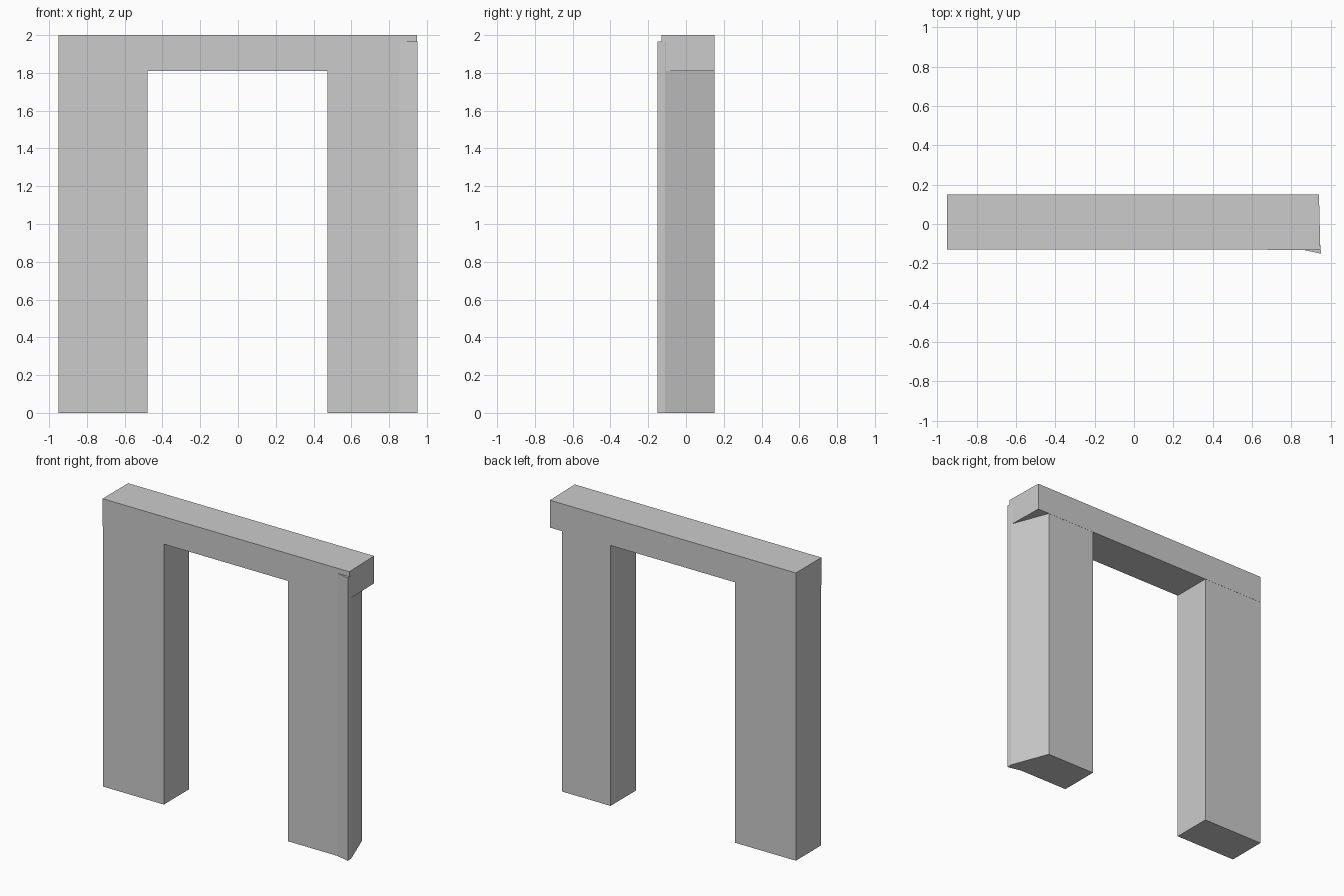
import bpy, bmesh

if "Cube" in bpy.data.objects:
    bpy.data.objects.remove(bpy.data.objects["Cube"])


def prism(name, outline, z0, z1):
    """Extrude a counter-clockwise plan outline from z0 up to z1."""
    bm = bmesh.new()
    base = bm.faces.new([bm.verts.new((x, y, z0)) for x, y in outline])
    top = bmesh.ops.extrude_face_region(bm, geom=[base])["geom"]
    verts = [v for v in top if isinstance(v, bmesh.types.BMVert)]
    bmesh.ops.translate(bm, verts=verts, vec=(0, 0, z1 - z0))
    bmesh.ops.recalc_face_normals(bm, faces=bm.faces)
    mesh = bpy.data.meshes.new(name)
    bm.to_mesh(mesh)
    bm.free()
    obj = bpy.data.objects.new(name, mesh)
    bpy.context.collection.objects.link(obj)
    return obj


# Lintel slab across the top, with a slightly skewed right end
prism("lintel", [(-0.95, -0.13), (0.947, -0.131), (0.94, 0.151), (-0.95, 0.151)], 1.81, 2.0)

# Plain left pillar
prism("left_pillar", [(-0.949, -0.129), (-0.48, -0.129), (-0.48, 0.15), (-0.949, 0.15)], 0, 1.965)

# Right pillar: flared front corner and slanted outer side
prism("right_pillar", [(0.475, -0.129), (0.85, -0.129), (0.95, -0.151), (0.948, -0.11),
                       (0.85, 0.15), (0.475, 0.15)], 0, 1.965)
